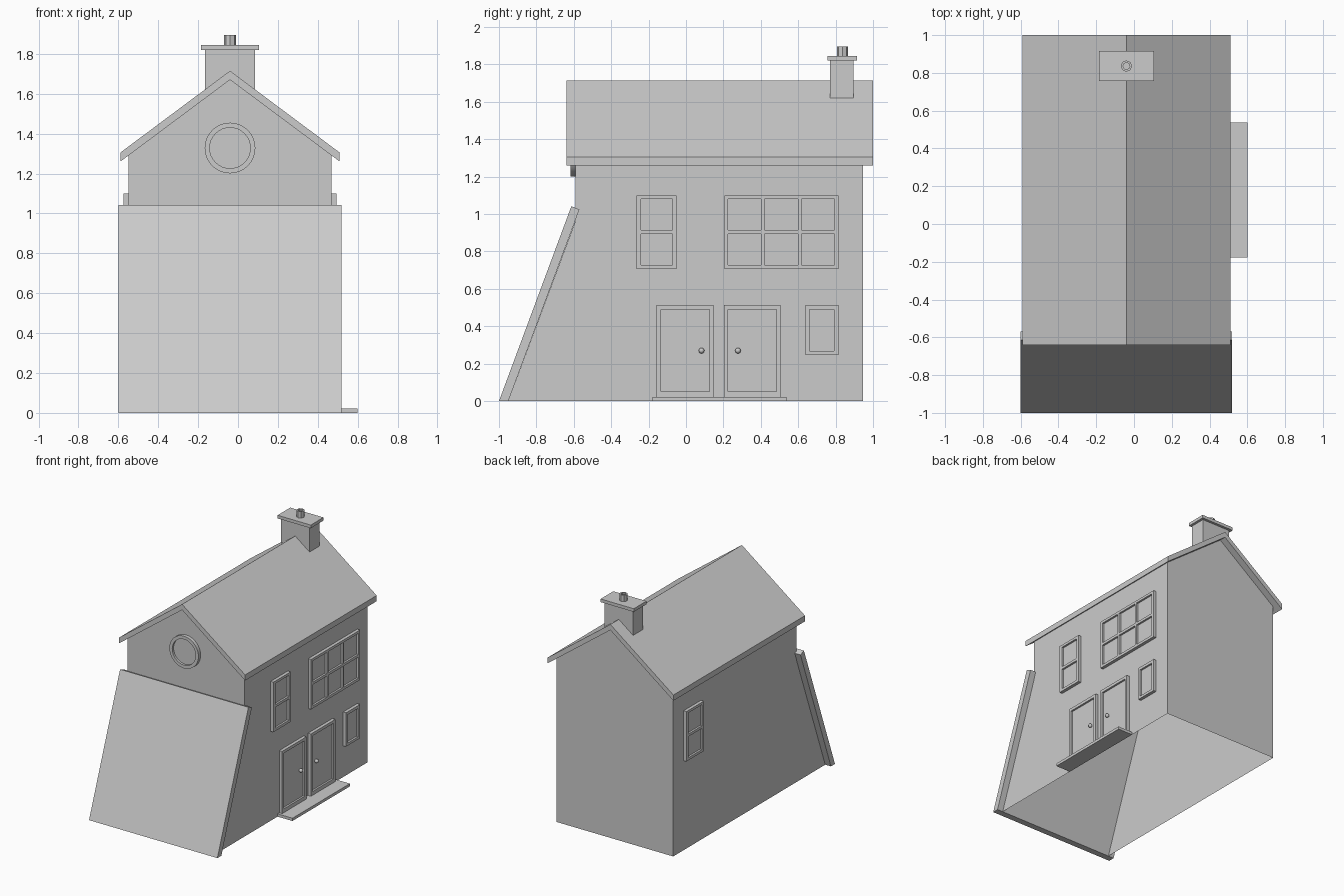
import bpy, bmesh
from math import pi, radians
from mathutils import Matrix, Vector

if "Cube" in bpy.data.objects:
    bpy.data.objects.remove(bpy.data.objects["Cube"])

CX = -0.04            # ridge / centre line of the house
WX, EX = 0.51, 0.55   # half widths: walls, eaves
FRONT, BACK = -0.59, 0.945


def finish(bm, name, matrix=None, normals=True):
    bmesh.ops.remove_doubles(bm, verts=bm.verts, dist=1e-5)
    if normals:
        bmesh.ops.recalc_face_normals(bm, faces=bm.faces)
    me = bpy.data.meshes.new(name)
    bm.to_mesh(me)
    bm.free()
    ob = bpy.data.objects.new(name, me)
    bpy.context.collection.objects.link(ob)
    if matrix:
        me.transform(matrix)
        if matrix.determinant() < 0:
            me.flip_normals()
    return ob


def smooth(ob):
    bpy.ops.object.select_all(action='DESELECT')
    ob.select_set(True)
    bpy.context.view_layer.objects.active = ob
    bpy.ops.object.shade_smooth_by_angle(angle=radians(35))


def prism(name, pts, vec):
    """Extrude a flat polygon along vec."""
    bm = bmesh.new()
    f = bm.faces.new([bm.verts.new(p) for p in pts])
    r = bmesh.ops.extrude_face_region(bm, geom=[f], use_keep_orig=True)
    bmesh.ops.translate(bm, vec=vec, verts=[v for v in r['geom'] if isinstance(v, bmesh.types.BMVert)])
    return finish(bm, name)


def box(name, x0, x1, y0, y1, z0, z1):
    return prism(name, [(x0, y0, z0), (x1, y0, z0), (x1, y1, z0), (x0, y1, z0)], (0, 0, z1 - z0))


def lathe(name, profile, n, matrix):
    """Spin an (r, z) profile around the z axis."""
    bm = bmesh.new()
    vs = [bm.verts.new((r, 0, z)) for r, z in profile]
    es = [bm.edges.new(p) for p in zip(vs, vs[1:])]
    bmesh.ops.spin(bm, geom=vs + es, cent=(0, 0, 0), axis=(0, 0, 1), angle=2 * pi, steps=n)
    ob = finish(bm, name, matrix)
    smooth(ob)
    return ob


def framed(name, ys, zs, side=1, depth=0.025, inset=0.01):
    """Raised frame on a side wall; odd grid cells are recessed panes."""
    bm = bmesh.new()
    g = [[bm.verts.new((0, y, z)) for z in zs] for y in ys]
    frame, panes = [], []
    for i in range(len(ys) - 1):
        for j in range(len(zs) - 1):
            f = bm.faces.new([g[i][j], g[i + 1][j], g[i + 1][j + 1], g[i][j + 1]])
            (panes if i % 2 and j % 2 else frame).append(f)
    for faces, d in ((frame, depth), (panes, inset)):
        r = bmesh.ops.extrude_face_region(bm, geom=faces)
        bmesh.ops.translate(bm, vec=(d, 0, 0), verts=[v for v in r['geom'] if isinstance(v, bmesh.types.BMVert)])
        bmesh.ops.delete(bm, geom=[f for f in faces if f.is_valid], context='FACES_ONLY')
    m = Matrix.Translation((CX + side * WX, 0, 0)) @ Matrix.Diagonal((side, 1, 1, 1))
    return finish(bm, name, m)


# House walls: thin shell, open underneath, sloping lower front
bm = bmesh.new()
L, R = CX - WX, CX + WX
side = [(-0.95, 0), (BACK, 0), (BACK, 1.29), (FRONT, 1.29), (FRONT, 0.966)]
l = [bm.verts.new((L, y, z)) for y, z in side]
r = [bm.verts.new((R, y, z)) for y, z in side]
peak_b = bm.verts.new((CX, BACK, 1.67))
peak_f = bm.verts.new((CX, FRONT, 1.67))
for f in (r, l[::-1],
          [r[1], l[1], l[2], peak_b, r[2]],
          [l[4], r[4], r[3], peak_f, l[3]],
          [l[0], r[0], r[4], l[4]]):
    bm.faces.new(f)
finish(bm, "house_walls", normals=False)

# Roof and leaning front panel
roof = [(-EX, 1.26), (-EX, 1.305), (0, 1.715), (EX, 1.305), (EX, 1.26), (0, 1.67)]
prism("roof", [(CX + x, -0.64, z) for x, z in roof], (0, 1.64, 0))
panel = [(-1, 0), (-0.95, 0), (-0.57, 1.025), (-0.613, 1.042)]
prism("front_ramp_panel", [(-0.6, y, z) for y, z in panel], (1.12, 0, 0))

# Chimney
box("chimney_stack", CX - 0.125, CX + 0.125, 0.77, 0.895, 1.6, 1.82)
box("chimney_cap", CX - 0.145, CX + 0.145, 0.757, 0.915, 1.82, 1.845)
lathe("chimney_pot", [(0.03, 0), (0.03, 0.052), (0.018, 0.052), (0.018, 0.01), (0, 0.01)], 8,
      Matrix.Translation((CX, 0.836, 1.843)))

# Round gable window
lathe("round_window", [(0.127, 0), (0.127, 0.027), (0.102, 0.027), (0.102, 0.01), (0, 0.01)], 32,
      Matrix.Translation((CX, FRONT, 1.328)) @ Matrix.Rotation(pi / 2, 4, 'X'))

# Side windows
upper = [0.706, 0.727, 0.893, 0.914, 1.08, 1.10]
framed("narrow_window", [-0.265, -0.24, -0.072, -0.05], upper)
framed("wide_window", [0.205, 0.225, 0.40, 0.42, 0.6, 0.617, 0.794, 0.815], upper)
framed("small_window", [0.64, 0.66, 0.79, 0.815], [0.246, 0.267, 0.49, 0.513])
framed("left_window", [0.6, 0.622, 0.793, 0.815], upper, side=-1)

# Doors with knobs, and the doorstep
for name, y0, knob_y in (("front_door", -0.157, 0.083), ("back_door", 0.202, 0.278)):
    framed(name, [y0, y0 + 0.022, y0 + 0.282, y0 + 0.304], [0.02, 0.052, 0.49, 0.513])
    bm = bmesh.new()
    bmesh.ops.create_uvsphere(bm, u_segments=16, v_segments=10, radius=0.015)
    smooth(finish(bm, name + "_knob", Matrix.Translation((R + 0.022, knob_y, 0.27))))
box("doorstep", R, 0.6, -0.178, 0.537, 0, 0.022)
